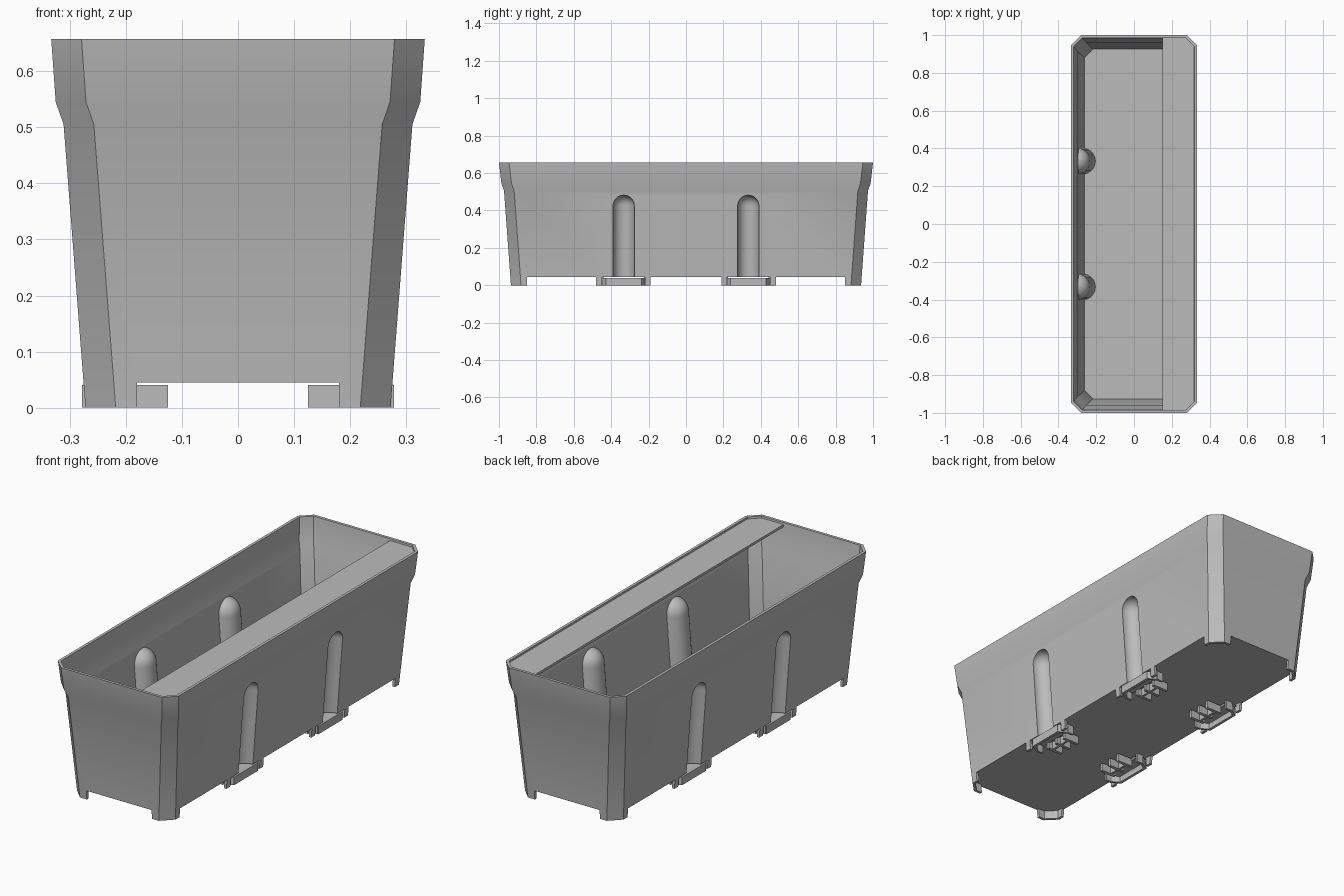
import bpy, bmesh, math
from mathutils import Vector

if "Cube" in bpy.data.objects:
    bpy.data.objects.remove(bpy.data.objects["Cube"])

grey = bpy.data.materials.new("plain grey")
grey.use_nodes = True
colour = (0.5, 0.5, 0.5, 1)
grey.diffuse_color = colour
grey.node_tree.nodes["Principled BSDF"].inputs["Base Color"].default_value = colour

# Wall profile: height, half width, half length
PROFILE = [(0, .272, .936), (.505, .311, .973), (.545, .325, .987), (.657, .333, 1)]
WALL = .014
FLOOR = .045
GROOVE_Y = .333


def outline(z, inset=0):
    """Chamfered rectangle of the wall at height z, moved inward by inset."""
    i = max(k for k in range(len(PROFILE) - 1) if k == 0 or PROFILE[k][0] <= z)
    a, b = Vector(PROFILE[i]), Vector(PROFILE[i + 1])
    p = a.lerp(b, 0) + (b - a) * ((z - a.x) / (b.x - a.x))
    hx, hy, c = p.y - inset, p.z - inset, .054 - .586 * inset
    quarter = [(hx, hy - c), (hx - c, hy)]
    half = quarter + [(-x, y) for x, y in reversed(quarter)]
    return [(x, y, z) for x, y in half + [(-x, -y) for x, y in half]]


def loft(name, rings):
    """Skin equal rings of points into a closed solid."""
    bm = bmesh.new()
    vs = [[bm.verts.new(p) for p in r] for r in rings]
    n = len(vs[0])
    for a, b in zip(vs, vs[1:]):
        for i in range(n):
            j = (i + 1) % n
            bm.faces.new((a[i], a[j], b[j], b[i]))
    bm.faces.new(vs[0][::-1])
    bm.faces.new(vs[-1])
    bmesh.ops.recalc_face_normals(bm, faces=bm.faces)
    mesh = bpy.data.meshes.new(name)
    bm.to_mesh(mesh)
    bm.free()
    mesh.materials.append(grey)
    ob = bpy.data.objects.new(name, mesh)
    bpy.context.collection.objects.link(ob)
    return ob


def prism(name, points, z0, z1):
    return loft(name, [[(x, y, z) for x, y in points] for z in (z0, z1)])


def box(name, x0, x1, y0, y1, z0, z1):
    return prism(name, [(x0, y0), (x1, y0), (x1, y1), (x0, y1)], z0, z1)


def strip(name, a, b, width, z0, z1):
    """Upright bar running between two plan points."""
    a, b = Vector(a), Vector(b)
    d = (b - a).normalized()
    n = Vector((-d.y, d.x)) * width / 2
    return prism(name, [a + n, b + n, b - n, a - n], z0, z1)


def channel(sx, sy, radius, z0):
    """Round-topped tube that leans with the long wall."""
    top = .425
    levels = [(z0, radius), (top, radius)]
    for k in range(1, 9):
        a = math.radians(k * 11)
        levels.append((top + radius * math.sin(a), radius * math.cos(a)))
    rings = []
    for z, r in levels:
        cx = .27 + .076 * min(z, top)
        rings.append([(sx * (cx + r * math.cos(t)), sy * GROOVE_Y + r * math.sin(t), z)
                      for t in (math.tau * i / 32 for i in range(32))])
    return loft("channel_cutter", rings)


def cut(ob, cutters):
    """Subtract each cutter from the object and discard it."""
    for c in cutters:
        m = ob.modifiers.new("cut", 'BOOLEAN')
        m.operation, m.solver, m.object = 'DIFFERENCE', 'EXACT', c
    bpy.context.view_layer.update()
    dg = bpy.context.evaluated_depsgraph_get()
    mesh = bpy.data.meshes.new_from_object(ob.evaluated_get(dg))
    ob.modifiers.clear()
    ob.data = mesh
    for c in cutters:
        bpy.data.objects.remove(c)


SIDES = [(sx, sy) for sx in (1, -1) for sy in (1, -1)]

# Trough with thin walls, bulging channels and open underside
cavity = loft("cavity", [outline(z, WALL) for z in (.058, .505, .545, .7)])
cut(cavity, [channel(sx, sy, .07, 0) for sx, sy in SIDES])
body = loft("planter_body", [outline(row[0]) for row in PROFILE])
cut(body, [cavity] + [channel(sx, sy, .057, -.03) for sx, sy in SIDES])

# Leave only short wall pieces as feet under the floor
cut(body, [loft("underside", [outline(z, WALL) for z in (-.03, FLOOR)])])
cut(body, [box("end_gap", -.18, .18, -2, 2, -.03, FLOOR)])
gaps = [(-.19, .19)]
for s in (1, -1):
    gaps += [tuple(sorted((s * .22, s * .45))), tuple(sorted((s * .48, s * .85)))]
cut(body, [box("side_gap", -2, 2, a, b, -.03, FLOOR) for a, b in gaps])

# Cover ledge along one long side, fitted inside the rim
edge = [(x, y) for x, y, z in outline(.645, WALL - .002) if x > 0]
ends = max(y for x, y in edge)
ledge_plan = [(.15, -ends)] + sorted(edge, key=lambda p: p[1]) + [(.15, ends)]
ledge = prism("cover_ledge", ledge_plan, .636, .648)

# Bracket under each channel: angled lip, thin ledge and comb
parts = [body, ledge]
H = .04
for sx, sy in SIDES:
    def at(x, y):
        return (sx * x, sy * GROOVE_Y + y)
    parts.append(strip("bracket_lip", at(.271, -.094), at(.271, .094), .014, 0, H))
    plan = [at(.205, -.1), at(.265, -.09), at(.265, .09), at(.205, .1)]
    parts.append(prism("bracket_ledge", plan, .03, H))
    for s in (1, -1):
        parts.append(strip("bracket_angle", at(.271, s * .09), at(.235, s * .112), .012, 0, H))
        parts.append(strip("bracket_side", at(.235, s * .115), at(.2, s * .115), .012, 0, FLOOR))
    for y in (-.06, 0, .06):
        parts.append(strip("comb_bar", at(.125, y), at(.21, y), .016, 0, H))
    parts.append(strip("comb_bridge", at(.182, -.068), at(.182, .068), .012, 0, H))

bpy.ops.object.select_all(action='DESELECT')
for ob in parts:
    ob.select_set(True)
bpy.context.view_layer.objects.active = body
bpy.ops.object.shade_smooth_by_angle(angle=math.radians(30))
